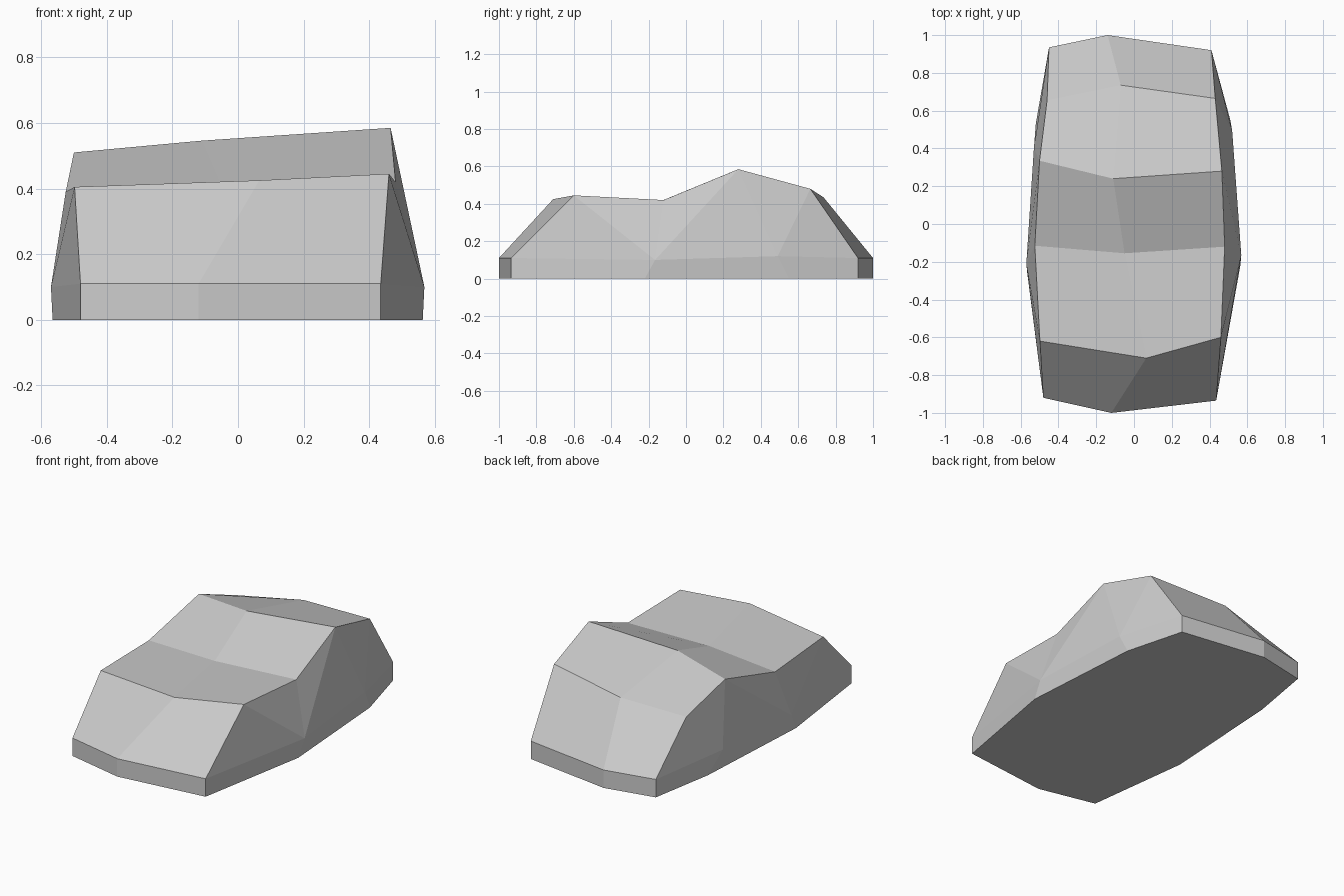
import bpy
import bmesh

default_cube = bpy.data.objects.get("Cube")
if default_cube:
    bpy.data.objects.remove(default_cube, do_unlink=True)

# One plain grey paint for the whole shell
paint = bpy.data.materials.new("plain_grey")
paint.use_nodes = True
grey = (0.6, 0.6, 0.6, 1)
paint.diffuse_color = grey
paint.node_tree.nodes["Principled BSDF"].inputs["Base Color"].default_value = grey

# Ends of the sill, each listed from -x to +x
front_end = [(-.48, -.92), (-.12, -1), (.435, -.935)]
back_end = [(-.45, .935), (-.14, 1), (.41, .92)]
SILL = 0.11

# Bulging side points, front then rear: on the ground and at sill height
ground_sides = {"left": [(.563, -.22), (.51, .55)],
                "right": [(-.565, -.26), (-.52, .53)]}
sill_sides = {"left": [(.568, -.165, .1), (.52, .49, .12)],
              "right": [(-.57, -.21, .1), (-.53, .4, .11)]}

# Cross rows of the upper body, each listed from -x to +x
upper_rows = [
    [(-.498, -.62, .405), (.065, -.71, .425), (.46, -.6, .445)],      # hood front
    [(-.525, -.115, .39), (-.05, -.155, .406), (.48, -.12, .42)],     # windshield foot
    [(-.5, .335, .51), (-.11, .24, .546), (.465, .28, .585)],         # roof front
    [(-.46, .655, .39), (-.07, .735, .435), (.43, .665, .48)],        # roof rear
]

bm = bmesh.new()


def add_points(points, height=None):
    """Add vertices, using the given height for flat points."""
    return [bm.verts.new(p if height is None else (*p, height)) for p in points]


def loop_around(front, back, sides):
    """Join the ends and sides into one closed ring."""
    return front + sides["left"] + back[::-1] + sides["right"][::-1]


# Ground outline and floor
ground = loop_around(
    add_points(front_end, 0), add_points(back_end, 0),
    {side: add_points(pts, 0) for side, pts in ground_sides.items()})
bm.faces.new(ground)

# Sill ring and the low wall beneath it
front = add_points(front_end, SILL)
back = add_points(back_end, SILL)
sides = {side: add_points(pts) for side, pts in sill_sides.items()}
sill = loop_around(front, back, sides)
for i in range(len(sill)):
    j = (i + 1) % len(sill)
    bm.faces.new((ground[i], ground[j], sill[j], sill[i]))

# Nose, hood, windshield, roof and tail
rows = [front] + [add_points(row) for row in upper_rows] + [back]
for near, far in zip(rows, rows[1:]):
    for i in range(2):
        bm.faces.new((near[i], near[i + 1], far[i + 1], far[i]))

# Faceted flanks
for side, column in (("left", 2), ("right", 0)):
    nose, hood, glass, roof, rear, tail = [row[column] for row in rows]
    fore, aft = sides[side]
    for corners in ((nose, fore, hood), (hood, fore, glass), (glass, fore, roof),
                    (fore, aft, roof), (roof, aft, rear), (aft, tail, rear)):
        bm.faces.new(corners)

bmesh.ops.recalc_face_normals(bm, faces=bm.faces[:])
mesh = bpy.data.meshes.new("car_body")
bm.to_mesh(mesh)
bm.free()
mesh.materials.append(paint)
car_body = bpy.data.objects.new("car_body", mesh)
bpy.context.collection.objects.link(car_body)
